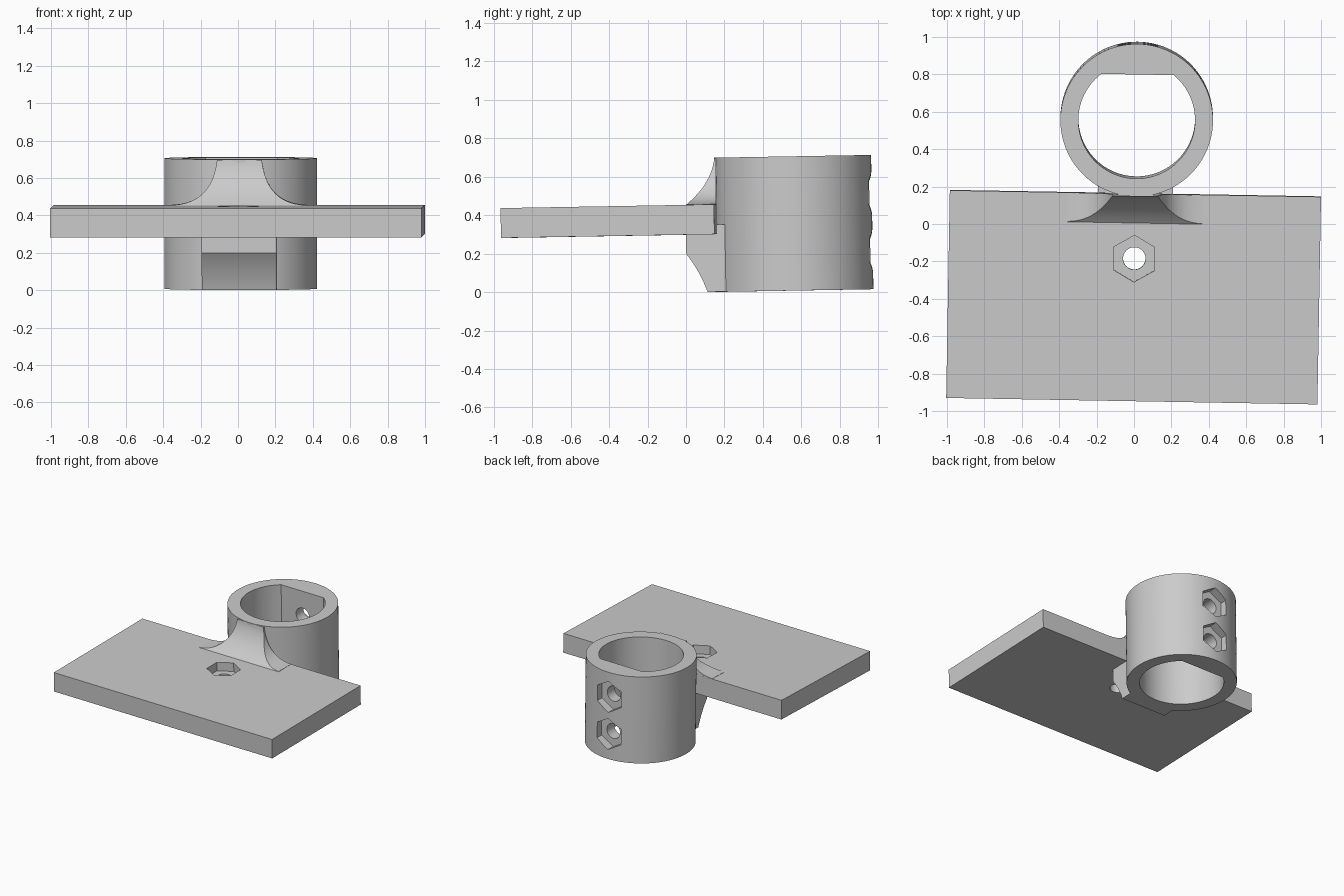
import bpy, bmesh, math
from mathutils import Matrix, Vector
from mathutils.geometry import interpolate_bezier

if "Cube" in bpy.data.objects:
    bpy.data.objects.remove(bpy.data.objects["Cube"])

grey = bpy.data.materials.new("plain grey")
grey.diffuse_color = (0.6, 0.6, 0.6, 1)
grey.use_nodes = True
grey.node_tree.nodes["Principled BSDF"].inputs["Base Color"].default_value = grey.diffuse_color

RING_Y, RING_R, BORE_R, RING_H = 0.9515, 0.408, 0.312, 0.698
PLATE_LO, PLATE_HI = 0.30, 0.455


def prism(name, pts, axis, lo, hi):
    """Extrude a closed 2D profile along one axis."""
    place = {"x": lambda u, v, t: (t, u, v),
             "y": lambda u, v, t: (u, t, v),
             "z": lambda u, v, t: (u, v, t)}[axis]
    bm = bmesh.new()
    a = [bm.verts.new(place(u, v, lo)) for u, v in pts]
    b = [bm.verts.new(place(u, v, hi)) for u, v in pts]
    bm.faces.new(a)
    bm.faces.new(b[::-1])
    n = len(pts)
    for i in range(n):
        j = (i + 1) % n
        bm.faces.new((a[i], b[i], b[j], a[j]))
    bmesh.ops.recalc_face_normals(bm, faces=bm.faces)
    mesh = bpy.data.meshes.new(name)
    bm.to_mesh(mesh)
    bm.free()
    mesh.materials.append(grey)
    ob = bpy.data.objects.new(name, mesh)
    bpy.context.collection.objects.link(ob)
    return ob


def polygon(cx, cy, r, n, start=0.0):
    return [(cx + r * math.cos(start + math.tau * i / n),
             cy + r * math.sin(start + math.tau * i / n)) for i in range(n)]


def hexagon(cx, cy):
    return polygon(cx, cy, 0.125, 6, math.pi / 2)


def combine(ob, other, operation):
    """Apply a boolean and remove the helper."""
    mod = ob.modifiers.new("cut", "BOOLEAN")
    mod.operation, mod.solver, mod.object = operation, "EXACT", other
    bpy.context.view_layer.objects.active = ob
    bpy.ops.object.modifier_apply(modifier=mod.name)
    bpy.data.objects.remove(other)


def curve(p0, p1, p2, p3, n=16):
    pts = interpolate_bezier(*[Vector((*p, 0)) for p in (p0, p1, p2, p3)], n)
    return [(p.x, p.y) for p in pts]


# Flat plate with a nut pocket and bolt hole
plate = prism("mounting_plate", [(-0.9925, -0.555), (0.9925, -0.555),
                                 (0.9925, 0.555), (-0.9925, 0.555)],
              "z", PLATE_LO, PLATE_HI)
combine(plate, prism("cutter", hexagon(0, 0.207), "z", PLATE_HI - 0.07, 0.6), "DIFFERENCE")
combine(plate, prism("cutter", polygon(0, 0.207, 0.06, 32), "z", 0.2, 0.6), "DIFFERENCE")

# Clamp ring with a D-shaped bore
ring = prism("clamp_ring", polygon(0, RING_Y, RING_R, 96), "z", 0, RING_H)
flat = math.asin(0.245 / BORE_R)
sweep = math.pi + 2 * flat
bore = [(BORE_R * math.cos(math.pi - flat + sweep * i / 72),
         RING_Y + BORE_R * math.sin(math.pi - flat + sweep * i / 72)) for i in range(73)]
combine(ring, prism("cutter", bore, "z", -0.2, 1), "DIFFERENCE")

# Two nut pockets and bolt holes in the thick back of the ring
for z in (0.20, 0.50):
    back = RING_Y + RING_R
    combine(ring, prism("cutter", hexagon(0, z), "y", back - 0.07, back + 0.1), "DIFFERENCE")
    combine(ring, prism("cutter", polygon(0, z, 0.06, 32), "y", RING_Y + 0.1, back + 0.1),
            "DIFFERENCE")

# Flared neck above the plate: front outline crossed with a side profile
right = curve((0.36, 0.457), (0.20, 0.46), (0.135, 0.56), (0.12, RING_H - 0.003))
outline = ([(0.36, 0.43)] + right + [(-x, z) for x, z in reversed(right)] + [(-0.36, 0.43)])
neck = prism("top_neck", outline, "y", 0.3, 0.554)
side = ([(0.398, 0.40)]
        + curve((0.398, 0.455), (0.47, 0.515), (0.54, 0.60), (0.547, RING_H + 0.01))
        + [(0.7, RING_H + 0.01), (0.7, 0.40)])
combine(neck, prism("cutter", side, "x", -0.6, 0.6), "INTERSECT")

# Gusset below the plate
gusset_side = ([(0.60, 0.001), (0.60, 0.35), (0.393, 0.35)]
               + curve((0.393, 0.20), (0.435, 0.145), (0.475, 0.075), (0.50, 0.001), 10))
gusset = prism("bottom_gusset", gusset_side, "x", -0.2, 0.2)

# Slight overall tilt and turn, then smooth the round faces
pose = (Matrix.Translation((-0.002, -0.3845, -0.0087))
        @ Matrix.Rotation(math.radians(-1), 4, "Z")
        @ Matrix.Rotation(math.radians(1), 4, "X"))
for ob in (plate, ring, neck, gusset):
    ob.data.transform(pose)
    bpy.ops.object.select_all(action="DESELECT")
    ob.select_set(True)
    bpy.context.view_layer.objects.active = ob
    bpy.ops.object.shade_smooth_by_angle(angle=math.radians(30))
